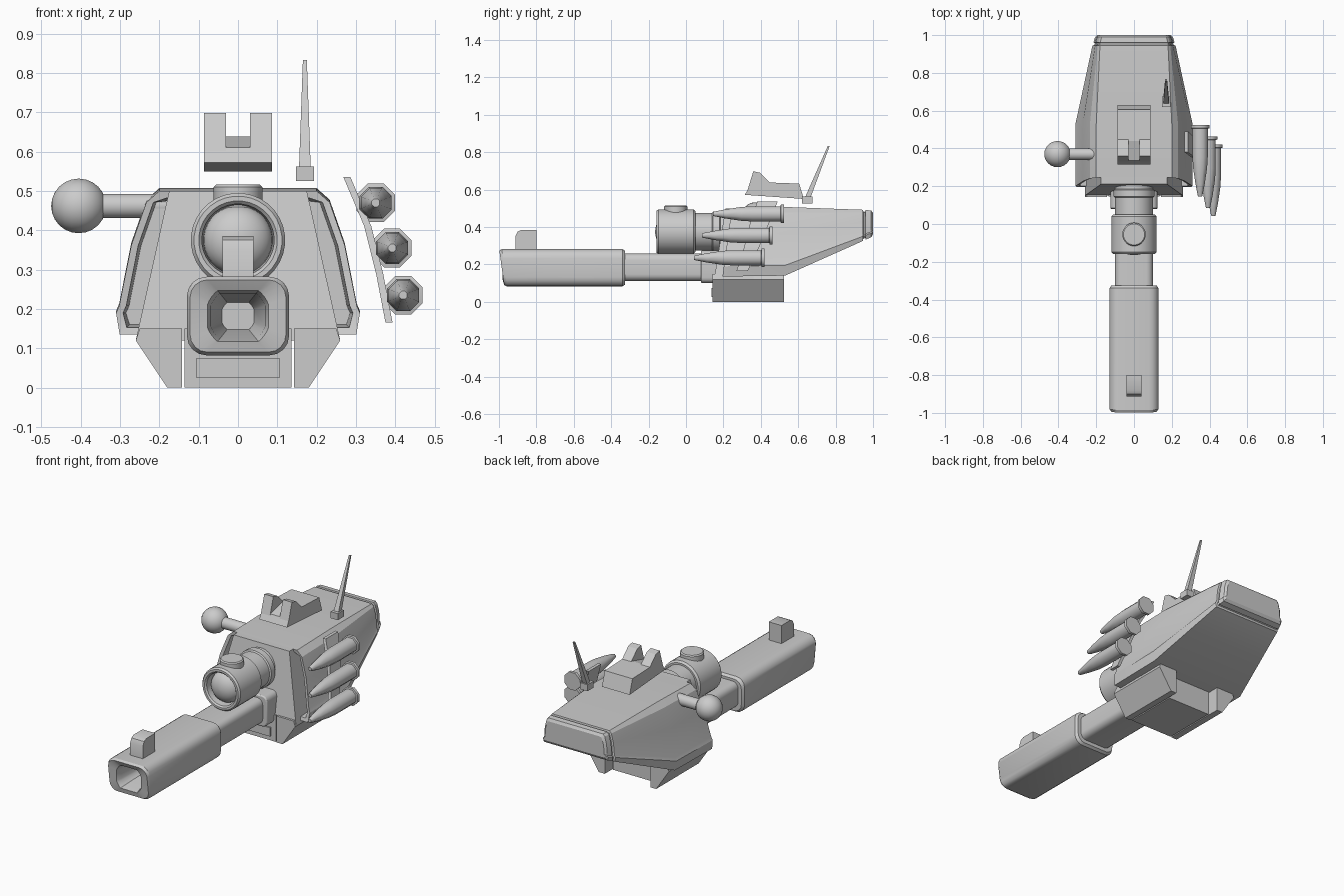
import bpy, bmesh, math
from mathutils import Vector

cube = bpy.data.objects.get("Cube")
if cube:
    bpy.data.objects.remove(cube)

GREY = (0.6, 0.6, 0.6, 1)
mat = bpy.data.materials.new("plain grey")
mat.use_nodes = True
mat.diffuse_color = GREY
mat.node_tree.nodes["Principled BSDF"].inputs["Base Color"].default_value = GREY


def finish(name, bm, smooth=30, bevel=0):
    bmesh.ops.recalc_face_normals(bm, faces=bm.faces)
    me = bpy.data.meshes.new(name)
    bm.to_mesh(me)
    bm.free()
    ob = bpy.data.objects.new(name, me)
    bpy.context.collection.objects.link(ob)
    me.materials.append(mat)
    bpy.ops.object.select_all(action='DESELECT')
    ob.select_set(True)
    bpy.context.view_layer.objects.active = ob
    if smooth:
        bpy.ops.object.shade_smooth_by_angle(angle=math.radians(smooth))
    if bevel:
        mod = ob.modifiers.new("bevel", 'BEVEL')
        mod.width = bevel
        mod.segments = 2
        mod.limit_method = 'ANGLE'
    return ob


def loft(name, rings, smooth=30, bevel=0):
    """Skin a list of equal-length rings and cap both ends."""
    bm = bmesh.new()
    loops = [[bm.verts.new(p) for p in r] for r in rings]
    n = len(loops[0])
    for a, b in zip(loops, loops[1:]):
        for i in range(n):
            j = (i + 1) % n
            bm.faces.new((a[i], a[j], b[j], b[i]))
    bm.faces.new(loops[0])
    bm.faces.new(loops[-1])
    return finish(name, bm, smooth, bevel)


def prism_y(name, pts, y0, y1, **kw):
    return loft(name, [[(x, y, z) for x, z in pts] for y in (y0, y1)], **kw)


def prism_x(name, pts, x0, x1, **kw):
    return loft(name, [[(x, y, z) for y, z in pts] for x in (x0, x1)], **kw)


def box(name, x0, x1, y0, y1, z0, z1, **kw):
    return prism_x(name, [(y0, z0), (y1, z0), (y1, z1), (y0, z1)], x0, x1, **kw)


def lathe(name, profile, centre, axis='Y', n=32, smooth=35):
    """Turn (distance along axis, radius) pairs about an axis."""
    rings = []
    for d, r in profile:
        ring = []
        for i in range(n):
            a = 2 * math.pi * (i + 0.5) / n
            c, s = r * math.cos(a), r * math.sin(a)
            off = {'X': (d, c, s), 'Y': (c, d, s), 'Z': (c, s, d)}[axis]
            ring.append(Vector(centre) + Vector(off))
        rings.append(ring)
    return loft(name, rings, smooth)


def rounded(hw, z0, z1, r, steps=4):
    """Rounded rectangle in x and z."""
    zc, hh = (z0 + z1) / 2, (z1 - z0) / 2
    pts = []
    for k, (sx, sz) in enumerate(((1, 1), (-1, 1), (-1, -1), (1, -1))):
        for i in range(steps + 1):
            a = math.pi / 2 * (k + i / steps)
            pts.append((sx * (hw - r) + r * math.cos(a), zc + sz * (hh - r) + r * math.sin(a)))
    return pts


# Turret shell: sections swept from front to back, hollow at the front
def section(y, w, zb, zt, wt, inset=0.0, lean=0.0):
    h = zt - zb
    half = [(w * 0.97, zb), (w, zb + 0.15 * h), (w - 0.008, zb + 0.2 * h),
            (w + (wt - w) * 0.35, zb + 0.62 * h), (w + (wt - w) * 0.7, zb + 0.92 * h),
            (wt, zt)]
    half = [(x - inset, min(max(z, zb + inset), zt - inset)) for x, z in half]
    pts = half + [(-x, z) for x, z in reversed(half)]
    return [(x, y + lean * (z - zb) / h, z) for x, z in pts]


shell = [
    section(0.34, 0.31, 0.135, 0.5, 0.2, 0.025),
    section(0.2, 0.31, 0.135, 0.5, 0.2, 0.018, 0.05),
    section(0.195, 0.31, 0.135, 0.5, 0.2, 0, 0.05),
    section(0.53, 0.31, 0.14, 0.507, 0.2),
    section(0.945, 0.22, 0.325, 0.492, 0.18),
    section(0.948, 0.22, 0.326, 0.492, 0.18, 0.01),
    section(0.958, 0.217, 0.331, 0.491, 0.178, 0.01),
    section(0.961, 0.215, 0.333, 0.491, 0.178),
    section(0.99, 0.206, 0.345, 0.488, 0.172),
    section(1.0, 0.2, 0.355, 0.48, 0.165, 0.006),
]
loft("turret_shell", shell, smooth=25)

# Sloped front plate and the mount underneath
plate = [(-0.26, 0.12), (0.26, 0.12), (0.175, 0.5), (-0.175, 0.5)]
loft("front_plate", [[(x, 0.15 + 0.16 * (z - 0.12), z) for x, z in plate],
                     [(x, 0.36, z) for x, z in plate]], smooth=0)
strut = [(0.143, 0), (0.18, 0), (0.26, 0.12), (0.25, 0.15), (0.143, 0.15)]
for side, s in (("left", 1), ("right", -1)):
    prism_y(side + "_mount_strut", [(s * x, z) for x, z in strut], 0.142, 0.525, smooth=0)
box("mount_centre", -0.136, 0.136, 0.145, 0.46, 0, 0.15, smooth=0)
box("mount_front_panel", -0.105, 0.105, 0.137, 0.15, 0.025, 0.075, smooth=0)


# Gun barrel: collar, slim part and heavy sleeve with a flared bore
def barrel_ring(y, hw, z0, z1, r, slant=0.0):
    return [(x, y + slant * (z1 - z), z) for x, z in rounded(hw, z0, z1, r)]


loft("barrel_collar", [barrel_ring(y, 0.125, 0.1, 0.275, 0.03) for y in (0.08, 0.2)], bevel=0.006)
loft("barrel_slim_part", [barrel_ring(y, 0.1, 0.112, 0.258, 0.035) for y in (-0.36, 0.16)])


def bore_ring(y, rad):
    ring = []
    for x, z in rounded(0.13, 0.082, 0.282, 0.05):
        v = Vector((x, z - 0.182)).normalized() * rad
        ring.append((v.x, y, v.y + 0.182))
    return ring


loft("barrel_sleeve", [
    barrel_ring(-0.325, 0.12, 0.092, 0.272, 0.045),
    barrel_ring(-0.34, 0.13, 0.082, 0.282, 0.05),
    barrel_ring(-0.985, 0.13, 0.082, 0.282, 0.05, 0.14),
    barrel_ring(-0.998, 0.122, 0.09, 0.274, 0.045, 0.14),
    bore_ring(-0.98, 0.083), bore_ring(-0.95, 0.074), bore_ring(-0.7, 0.044)])
sight = [(-0.8, 0.26), (-0.8, 0.385), (-0.88, 0.385), (-0.9, 0.375), (-0.912, 0.35), (-0.912, 0.26)]
prism_x("front_sight", sight, -0.04, 0.04)

# Scope with recessed domed lens, stepped neck and top knob
SCOPE = (0, 0, 0.375)
lathe("scope_body", [(-0.1, 0.088), (-0.15, 0.092), (-0.158, 0.1), (-0.158, 0.112),
                     (-0.148, 0.12), (0.04, 0.12), (0.05, 0.11)], SCOPE)
lathe("scope_lens", [(-0.1 - 0.065 * math.cos(a), max(0.088 * math.sin(a), 0.002))
                     for a in [i * math.pi / 16 for i in range(9)]], SCOPE)
lathe("scope_neck", [(0.04, 0.1), (0.14, 0.1), (0.145, 0.108), (0.18, 0.108),
                     (0.185, 0.1), (0.26, 0.1)], SCOPE)
lathe("scope_knob", [(0.44, 0.062), (0.51, 0.062), (0.516, 0.056)], (0, -0.055, 0), 'Z')

# Side arm with ball end
lathe("side_arm", [(-0.37, 0.031), (-0.17, 0.031)], (0, 0.37, 0.462), 'X', 20)
lathe("arm_ball", [(-0.07 * math.cos(a), max(0.07 * math.sin(a), 0.001))
                   for a in [i * math.pi / 12 for i in range(13)]], (-0.405, 0.37, 0.462), 'X', 24)

# Rear sight: sloped block with two horns
base = [(0.315, 0.572), (0.63, 0.55), (0.605, 0.632), (0.44, 0.638), (0.335, 0.61)]
prism_x("rear_sight_base", base, -0.087, 0.087, smooth=0)
horn = [(0.33, 0.6), (0.36, 0.698), (0.395, 0.69), (0.45, 0.636), (0.45, 0.6)]
for side, s in (("left", 1), ("right", -1)):
    prism_x(side + "_sight_horn", horn, s * 0.03, s * 0.087, smooth=0)

# Antenna
box("antenna_base", 0.147, 0.193, 0.62, 0.675, 0.525, 0.562, smooth=0)
rod = []
for y, z, h in ((0.65, 0.555, 0.015), (0.763, 0.833, 0.005)):
    rod.append([(0.17 + sx * h, y + sy * h, z) for sx, sy in ((-1, -1), (1, -1), (1, 1), (-1, 1))])
loft("antenna_rod", rod, smooth=0)

# Three shells held by a strap
ROUND = [(0.0, 0.011), (0.008, 0.014), (0.07, 0.027), (0.15, 0.04), (0.21, 0.044),
         (0.36, 0.044), (0.362, 0.053), (0.378, 0.053)]
for name, x, y, z in (("upper", 0.35, 0.145, 0.47), ("middle", 0.392, 0.085, 0.355),
                      ("lower", 0.42, 0.042, 0.235)):
    lathe(name + "_round", ROUND, (x, y, z), 'Y', 8, 50)
strap = []
for x, y, z, h in ((0.277, 0.435, 0.535, 0.055), (0.33, 0.39, 0.41, 0.05),
                   (0.36, 0.35, 0.29, 0.04), (0.384, 0.3, 0.165, 0.03)):
    strap.append([(x + sx * 0.009, y + sy * h, z) for sx, sy in ((-1, -1), (1, -1), (1, 1), (-1, 1))])
loft("round_strap", strap, smooth=0)
